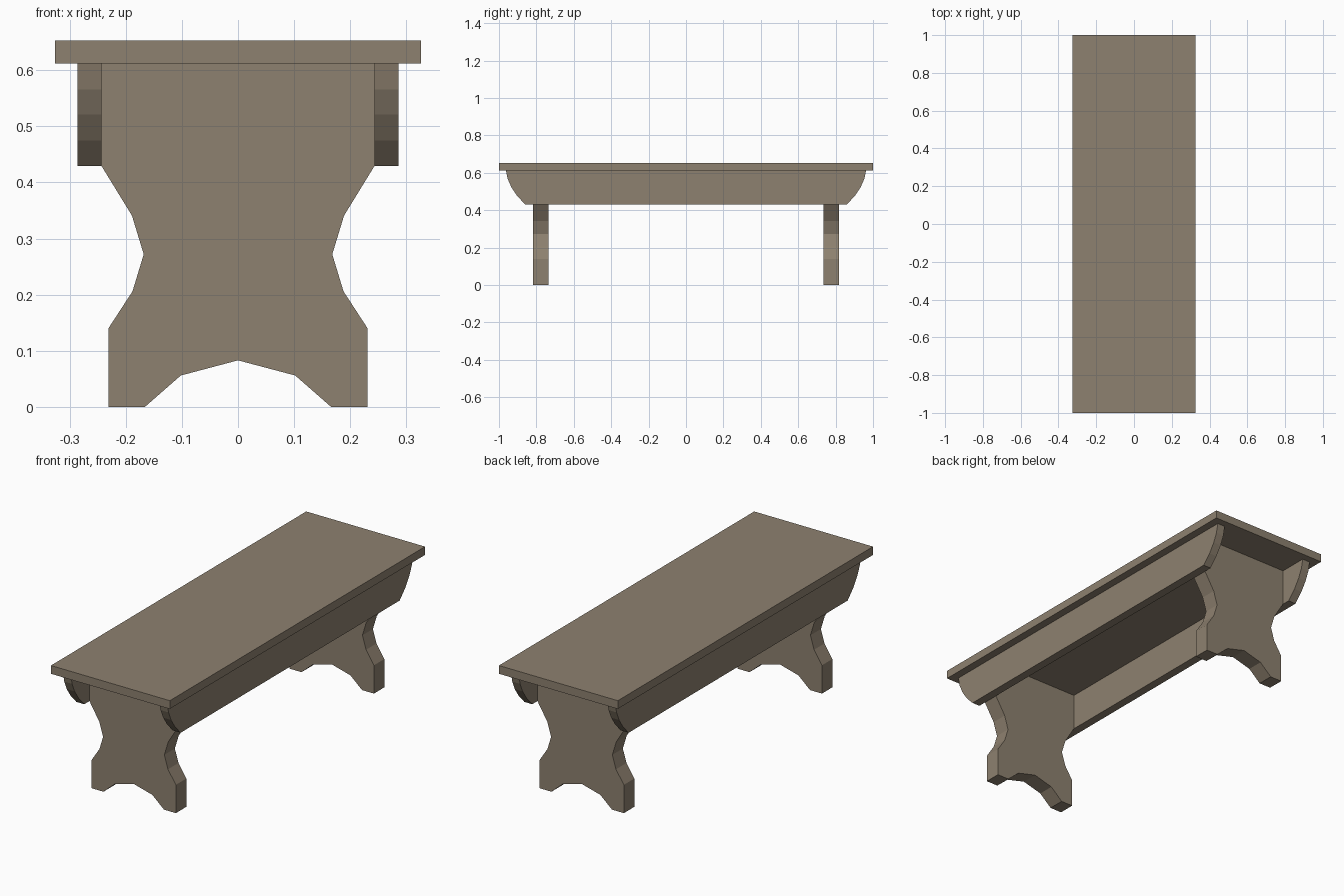
import bpy
import bmesh
from mathutils import Vector

if "Cube" in bpy.data.objects:
    bpy.data.objects.remove(bpy.data.objects["Cube"])

wood = bpy.data.materials.new("wood")
wood.diffuse_color = (0.27, 0.22, 0.16, 1)
wood.use_nodes = True
wood.node_tree.nodes["Principled BSDF"].inputs["Base Color"].default_value = wood.diffuse_color


def prism(name, points, offset):
    """Extrude a closed outline of 3D points along offset."""
    bm = bmesh.new()
    face = bm.faces.new([bm.verts.new(p) for p in points])
    ext = bmesh.ops.extrude_face_region(bm, geom=[face], use_keep_orig=True)
    moved = [g for g in ext["geom"] if isinstance(g, bmesh.types.BMVert)]
    bmesh.ops.translate(bm, verts=moved, vec=Vector(offset))
    bmesh.ops.recalc_face_normals(bm, faces=bm.faces)
    mesh = bpy.data.meshes.new(name)
    bm.to_mesh(mesh)
    bm.free()
    mesh.materials.append(wood)
    obj = bpy.data.objects.new(name, mesh)
    bpy.context.collection.objects.link(obj)
    return obj


def mirrored(half):
    """Close a half outline by mirroring it, sharing points on the centre line."""
    return half + [(-a, z) for a, z in reversed(half) if a > 0]


SEAT_BOTTOM, SEAT_TOP = 0.612, 0.653

# Seat plank
seat = mirrored([(0.326, SEAT_BOTTOM), (0.326, SEAT_TOP)])
prism("seat", [(x, -1, z) for x, z in seat], (0, 2, 0))

# Board legs with waisted sides and an arched foot
leg = mirrored([(0, 0.083), (0.102, 0.056), (0.166, 0), (0.231, 0),
                (0.231, 0.140), (0.188, 0.206), (0.168, 0.272),
                (0.189, 0.341), (0.243, 0.429), (0.243, SEAT_BOTTOM)])
for name, y in (("front_leg", -0.817), ("back_leg", 0.735)):
    prism(name, [(x, y, z) for x, z in leg], (0, 0.082, 0))

# Side aprons with rounded ends
apron = mirrored([(0.858, 0.429), (0.902, 0.475), (0.933, 0.521),
                  (0.953, 0.566), (0.963, SEAT_BOTTOM)])
for name, x in (("left_apron", -0.286), ("right_apron", 0.243)):
    prism(name, [(x, y, z) for y, z in apron], (0.043, 0, 0))
